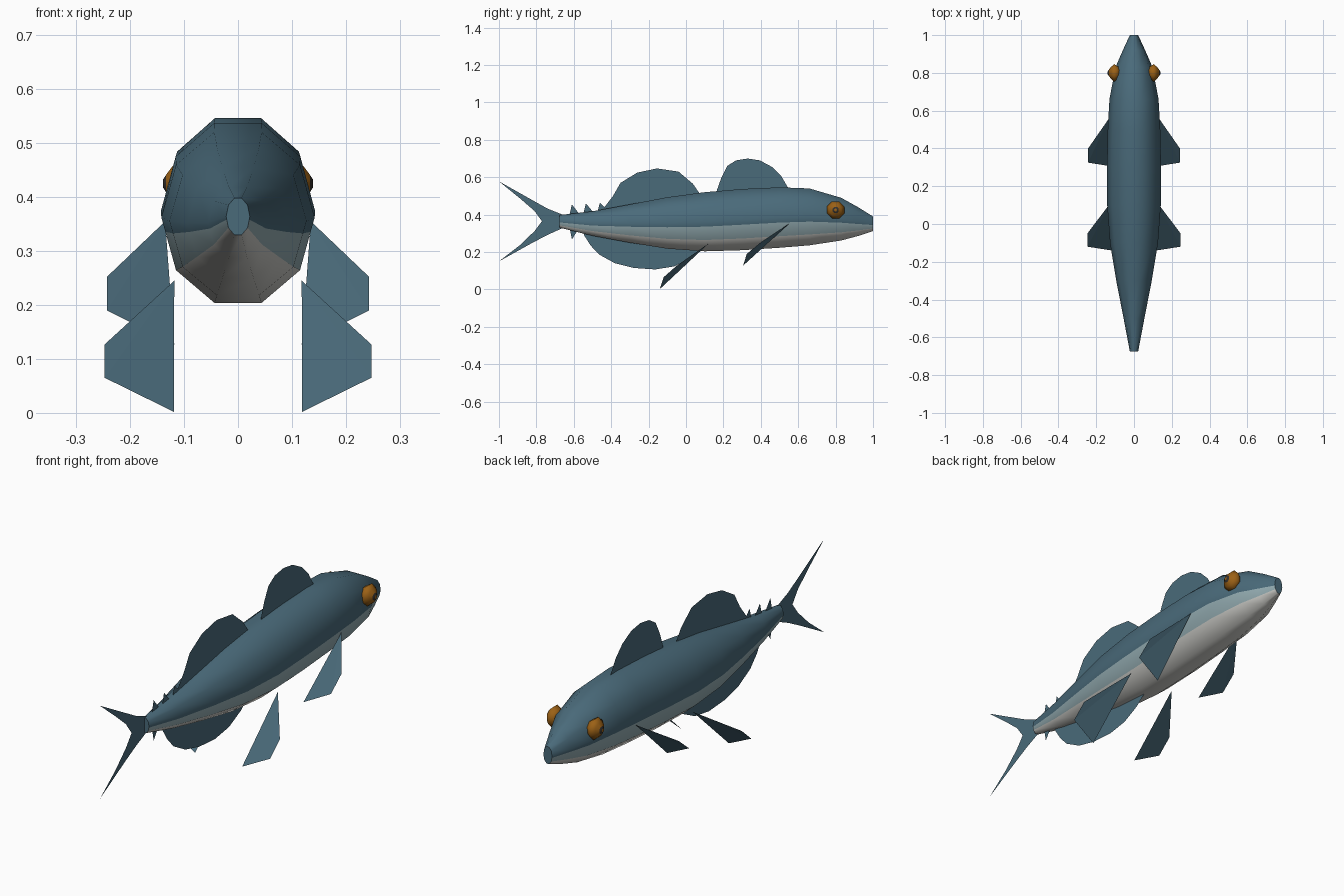
import bpy, bmesh, math

if "Cube" in bpy.data.objects:
    bpy.data.objects.remove(bpy.data.objects["Cube"])

def material(name, rgb):
    m = bpy.data.materials.new(name)
    m.diffuse_color = (*rgb, 1)
    m.use_nodes = True
    m.node_tree.nodes["Principled BSDF"].inputs["Base Color"].default_value = m.diffuse_color
    return m

TEAL = material("slate_teal", (0.068, 0.145, 0.195))
BAND = material("pale_blue_grey", (0.30, 0.42, 0.45))
BELLY = material("belly_white", (0.60, 0.60, 0.57))
AMBER = material("amber", (0.33, 0.12, 0.008))
DARK = material("dark_pupil", (0.035, 0.03, 0.025))

def build(name, verts, faces, mats, pick=None, smooth=None, fix=False):
    me = bpy.data.meshes.new(name)
    me.from_pydata(verts, [], faces)
    if fix:
        bm = bmesh.new()
        bm.from_mesh(me)
        bmesh.ops.recalc_face_normals(bm, faces=bm.faces)
        bm.to_mesh(me)
        bm.free()
    for m in mats:
        me.materials.append(m)
    for i, p in enumerate(me.polygons):
        p.material_index = pick(i) if pick else 0
        p.use_smooth = bool(smooth and smooth(p))
    ob = bpy.data.objects.new(name, me)
    bpy.context.collection.objects.link(ob)
    return ob

# Body: ten-sided rings along y (y, half width, bottom z, top z)
stations = [(-0.675, 0.022, 0.330, 0.398), (-0.50, 0.055, 0.287, 0.418),
            (-0.30, 0.094, 0.250, 0.455), (-0.10, 0.127, 0.218, 0.493),
            (0.10, 0.142, 0.204, 0.520), (0.30, 0.143, 0.210, 0.537),
            (0.50, 0.139, 0.223, 0.546), (0.66, 0.130, 0.236, 0.540),
            (0.83, 0.098, 0.262, 0.490), (0.92, 0.059, 0.286, 0.440),
            (1.00, 0.022, 0.312, 0.390)]
S72 = math.sin(math.radians(72))
SPLIT = 0.27                      # height of the colour line on the lower flank

def ring(y, w, lo, hi):
    c, r = (lo + hi) / 2, (hi - lo) / 2 / S72
    pt = lambda d: (w * math.cos(math.radians(d)), y, c + r * math.sin(math.radians(d)))
    mix = lambda a, b: tuple(p + (q - p) * SPLIT for p, q in zip(a, b))
    half = [pt(72), pt(36), pt(0), mix(pt(0), pt(-36)), pt(-36), pt(-72)]
    return half + [(-x, yy, z) for x, yy, z in reversed(half)]

N = 12
verts = [v for s in stations for v in ring(*s)]
faces = [(a * N + k, a * N + (k + 1) % N, (a + 1) * N + (k + 1) % N, (a + 1) * N + k)
         for a in range(len(stations) - 1) for k in range(N)]
sides = len(faces)
faces += [tuple(range(N)), tuple(range(len(verts) - N, len(verts)))]
strip_colour = [0, 0, 0, 1, 2, 2, 2, 1, 0, 0, 0, 0]
build("body", verts, faces, [TEAL, BAND, BELLY],
      lambda i: strip_colour[i % N] if i < sides else 0,
      lambda p: len(p.vertices) == 4, True)

# Flat fins on the centre plane, outlined in (y, z)
def flat_fin(name, outline):
    build(name, [(0, y, z) for y, z in outline], [tuple(range(len(outline)))], [TEAL])

flat_fin("front_dorsal_fin", [(0.165, 0.50), (0.165, 0.53), (0.19, 0.60), (0.22, 0.66),
         (0.267, 0.69), (0.33, 0.70), (0.395, 0.69), (0.46, 0.655), (0.51, 0.605),
         (0.545, 0.545), (0.545, 0.50)])
flat_fin("rear_dorsal_fin", [(-0.45, 0.40), (-0.44, 0.435), (-0.39, 0.50), (-0.35, 0.57),
         (-0.26, 0.625), (-0.155, 0.647), (-0.04, 0.63), (0.037, 0.565), (0.075, 0.51),
         (0.075, 0.45)])
flat_fin("anal_fin", [(-0.55, 0.32), (-0.545, 0.29), (-0.51, 0.235), (-0.465, 0.187),
         (-0.38, 0.14), (-0.28, 0.115), (-0.165, 0.107), (-0.065, 0.123), (0.02, 0.165),
         (0.075, 0.21), (0.075, 0.25)])
flat_fin("tail_fin_upper", [(-0.66, 0.365), (-0.66, 0.40), (-0.74, 0.432), (-0.84, 0.488),
         (-1.0, 0.578), (-0.888, 0.487), (-0.81, 0.42), (-0.77, 0.365)])
flat_fin("tail_fin_lower", [(-0.66, 0.365), (-0.77, 0.365), (-0.81, 0.312), (-0.888, 0.237),
         (-1.0, 0.15), (-0.82, 0.25), (-0.74, 0.292), (-0.66, 0.328)])

# Finlets: small spikes ahead of the tail
for i, (y, tip, base) in enumerate([(-0.61, 0.455, 0.39), (-0.535, 0.46, 0.40),
                                    (-0.46, 0.465, 0.41), (-0.61, 0.268, 0.345),
                                    (-0.54, 0.28, 0.32)]):
    flat_fin(f"finlet_{i + 1}", [(y, tip), (y - 0.015, base), (y + 0.05, base)])

# Paired fins: blades creased from the root to the outer corner
def paired_fin(name, root, tip_front, tip_back, trail):
    for side, s in (("left", -1), ("right", 1)):
        pts = [(s * x, y, z) for x, y, z in (root, tip_front, tip_back, trail)]
        build(f"{name}_{side}", pts, [(0, 1, 2), (0, 2, 3)], [TEAL])

paired_fin("front_paired_fin", (0.135, 0.555, 0.355), (0.243, 0.40, 0.252),
           (0.243, 0.325, 0.19), (0.118, 0.305, 0.127))
paired_fin("rear_paired_fin", (0.118, 0.12, 0.245), (0.247, -0.05, 0.127),
           (0.247, -0.12, 0.065), (0.119, -0.14, 0.002))

# Eyes: eight-sided domes with a dark iris ring and amber centre
eye_rings = [(0.075, 0.030), (0.105, 0.050), (0.122, 0.034), (0.133, 0.018), (0.139, 0.008)]
for side, s in (("left", -1), ("right", 1)):
    ev = [(s * x, 0.80 + r * math.cos(math.tau * (k + 0.5) / 8),
           0.425 + r * math.sin(math.tau * (k + 0.5) / 8))
          for x, r in eye_rings for k in range(8)]
    ef = [(a * 8 + k, a * 8 + (k + 1) % 8, a * 8 + 8 + (k + 1) % 8, a * 8 + 8 + k)
          for a in range(4) for k in range(8)]
    ef += [tuple(range(8)), tuple(range(32, 40))]
    build(f"eye_{side}", ev, ef, [AMBER, DARK],
          lambda i: 1 if 24 <= i < 32 else 0, lambda p: True, True)
